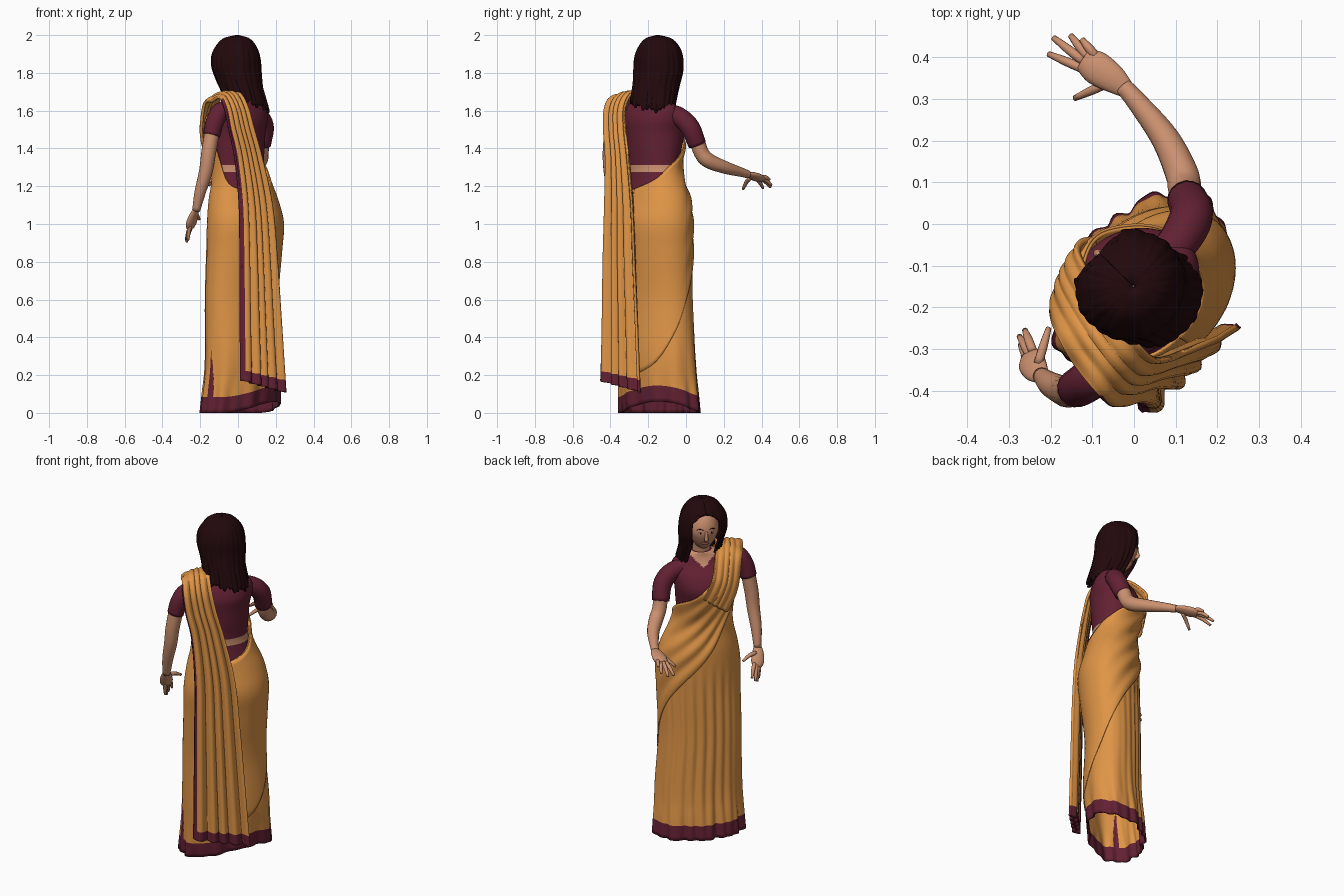
import bpy, bmesh, math
from mathutils import Vector
from math import sin, cos, pi, radians

if "Cube" in bpy.data.objects:
    bpy.data.objects.remove(bpy.data.objects["Cube"])

def material(name, rgb):
    m = bpy.data.materials.new(name)
    m.diffuse_color = (*rgb, 1)
    m.use_nodes = True
    m.node_tree.nodes["Principled BSDF"].inputs["Base Color"].default_value = m.diffuse_color
    return m

ORANGE = material("orange cloth", (0.74, 0.30, 0.062))
MAROON = material("maroon cloth", (0.125, 0.015, 0.033))
SKIN = material("skin", (0.60, 0.28, 0.16))
HAIR = material("dark hair", (0.016, 0.0025, 0.0035))
LIPS = material("lips", (0.42, 0.13, 0.09))
WHITE = material("eye white", (0.65, 0.55, 0.48))

# The figure is turned: u runs to her right, v the way she faces
A = radians(46)
def W(u, v, z):
    return Vector((0.02 + u * cos(A) - v * sin(A), -0.17 + u * sin(A) + v * cos(A), z))

def spline(pts, n):
    """Catmull-Rom resampling of points of any dimension."""
    p = [Vector(q) for q in pts]
    p = [p[0] * 2 - p[1]] + p + [p[-1] * 2 - p[-2]]
    out = []
    for k in range(1, len(p) - 2):
        a, b, c, d = p[k - 1:k + 3]
        for s in range(n):
            t = s / n
            out.append(0.5 * (2 * b + (c - a) * t + (2 * a - 5 * b + 4 * c - d) * t * t
                              + (3 * b - a - 3 * c + d) * t ** 3))
    return out + [p[-2]]

def lookup(tab, x):
    for p, q in zip(tab, tab[1:]):
        if x <= q[0]:
            t = max(0, (x - p[0]) / max(q[0] - p[0], 1e-6))
            return p + (q - p) * t
    return tab[-1]

def surface(name, rows, mats, closed=True, caps=False, rule=None, thick=0):
    """Skin a list of point rows; rule(column, row, centre) picks the colour."""
    bm = bmesh.new()
    vs = [[bm.verts.new(p) for p in r] for r in rows]
    n = len(rows[0])
    for j in range(len(rows) - 1):
        for i in range(n if closed else n - 1):
            k = (i + 1) % n
            f = bm.faces.new((vs[j][i], vs[j][k], vs[j + 1][k], vs[j + 1][i]))
            if rule:
                f.material_index = rule(i, j, f.calc_center_median())
    if caps:
        bm.faces.new(vs[0])
        bm.faces.new(vs[-1])
    bmesh.ops.recalc_face_normals(bm, faces=bm.faces)
    for f in bm.faces:
        f.smooth = True
    me = bpy.data.meshes.new(name)
    bm.to_mesh(me)
    bm.free()
    ob = bpy.data.objects.new(name, me)
    bpy.context.collection.objects.link(ob)
    for m in mats:
        me.materials.append(m)
    if thick:
        s = ob.modifiers.new("thickness", "SOLIDIFY")
        s.thickness = thick
        s.offset = 0

def tube(name, pts, mat, flat=1.0, seg=16, n=5):
    """Round limb through (x, y, z, radius) points."""
    p = spline(pts, n)
    side, rows = Vector((0.7, 0.7, 0.1)), []
    for k, q in enumerate(p):
        t = (p[min(k + 1, len(p) - 1)] - p[max(k - 1, 0)]).xyz.normalized()
        side = (side - t * side.dot(t)).normalized()
        up = t.cross(side)
        rows.append([q.xyz + (side * cos(2 * pi * i / seg) + up * sin(2 * pi * i / seg) * flat) * q[3]
                     for i in range(seg)])
    surface(name, rows, [mat], caps=True)

def blob(name, c, r, mat, chin=0.0, seg=28, rings=18):
    """Ellipsoid in the figure's frame; chin narrows the lower half."""
    rows = []
    for j in range(rings + 1):
        f = -pi / 2 + pi * (0.01 + 0.98 * j / rings)
        k = cos(f) * (1 - chin * max(0, -sin(f)))
        rows.append([W(c[0] + r[0] * k * cos(2 * pi * i / seg), c[1] + r[1] * k * sin(2 * pi * i / seg),
                       c[2] + r[2] * sin(f)) for i in range(seg)])
    surface(name, rows, [mat], caps=True)

# Body outline: z, half width, half depth, centre u, centre v
BODY = spline([(0, .245, .145, .018, .03), (.12, .242, .15, .018, .02), (.3, .237, .152, .017, .006),
               (.6, .225, .145, .006, .008), (.85, .226, .156, .01, -.005), (1.0, .228, .163, .012, -.012),
               (1.12, .208, .148, .01, 0), (1.22, .175, .13, 0, .005), (1.3, .16, .125, -.01, .01),
               (1.4, .168, .14, -.012, .018), (1.48, .178, .152, -.015, .025), (1.55, .19, .14, -.015, .01),
               (1.61, .185, .105, -.015, -.005), (1.65, .14, .08, -.01, 0), (1.68, .07, .065, 0, 0.01)], 6)
def body(th, z, off):
    _, a, b, cu, cv = lookup(BODY, z)
    return W(cu + (a + off) * cos(th), cv + (b + off) * sin(th), z)

# Torso: waistband, bare midriff, blouse, neckline
def torso_rule(i, j, c):
    d = c - W(0, 0, 0)
    u, v = d.x * cos(A) + d.y * sin(A), -d.x * sin(A) + d.y * cos(A)
    neck = 1.60 + 0.9 * abs(u) if v > 0 else 1.645
    return 1 if 1.275 < c.z < 1.31 or c.z > neck else 0
surface("torso_blouse", [[body(2 * pi * i / 96, 1.10 + 0.58 * j / 90, -.012) for i in range(96)]
                         for j in range(91)], [MAROON, SKIN], caps=True, rule=torso_rule)
tube("neck", [(*W(0, 0, 1.62), .058), (*W(0, .01, 1.69), .048), (*W(0, .025, 1.78), .047)], SKIN)

# Wrapped skirt whose upper edge climbs across the chest to the left shoulder
TOP = spline([(0, 1.34), (25, 1.39), (60, 1.44), (90, 1.52), (120, 1.60), (150, 1.61), (175, 1.45),
              (200, 1.24), (235, 1.18), (270, 1.19), (310, 1.24), (338, 1.30), (360, 1.34)], 4)
NT, NR = 180, 64
def skirt_point(i, j):
    th = 2 * pi * i / NT
    zb = .06 * max(0, cos(th - radians(300))) ** 2
    top = lookup(TOP, 360 * i / NT)[1]
    z = zb + .085 * j / 4 if j <= 4 else zb + .085 + (top - zb - .085) * (j - 4) / (NR - 4)
    front = max(0, cos(th - radians(95)))
    off = .007 * sin(9 * th) * max(0, 1 - z / .5) + .012 * max(0, 1 - z / .2) * (.5 + .5 * sin(16 * th))
    if z < 1.05:
        off += .006 * sin(26 * th) * front ** 2 * min(1, (1.05 - z) * 4)
    return body(th, z, off)
def skirt_rule(i, j, c):
    deg = 360 * i / NT
    return 1 if j < 4 or (176 < deg < 190 and c.z < .36 - (deg - 176) * .018) else 0
surface("wrapped_skirt", [[skirt_point(i, j) for i in range(NT)] for j in range(NR + 1)],
        [ORANGE, MAROON], rule=skirt_rule, thick=.008)

# Outer layer sweeping diagonally from the right hip to the left chest
LOW = spline([(-95, .2), (-60, .27), (-25, .45), (0, .62), (40, .84), (90, 1.06), (130, 1.28), (165, 1.44)], 4)
def wrap_point(i, j, n=100, m=40):
    deg = -95 + 260 * i / n
    top, low, t = lookup(TOP, deg % 360)[1], lookup(LOW, deg)[1], j / m
    ease = min(1, i / 12, (n - i) / 12)
    folds = .005 * sin(t * 26) * max(0, min(1, (deg + 10) / 60)) * min(1, 6 * (1 - t))
    return body(radians(deg), low + (top - low) * t, .003 + (.004 + folds) * ease)
surface("chest_wrap", [[wrap_point(i, j) for i in range(101)] for j in range(41)], [ORANGE],
        closed=False, thick=.006)

# Shoulder drape: u, v, z, half width, tilt of width, wrap curvature
DRAPE = spline([(-.05, .172, 1.40, .085, .6, 2.0), (-.085, .19, 1.48, .088, .5, 2.0),
                (-.11, .18, 1.55, .084, .4, 1.7), (-.132, .11, 1.64, .078, .25, .6),
                (-.15, .03, 1.685, .075, .15, 0), (-.165, -.06, 1.69, .076, .1, 0),
                (-.168, -.12, 1.62, .08, 0, 0),
                (-.15, -.143, 1.5, .085, 0, 0), (-.115, -.16, 1.35, .09, 0, 0), (-.082, -.182, 1.1, .11, 0, 0),
                (-.07, -.192, .8, .125, 0, 0), (-.06, -.197, .5, .138, 0, 0), (-.05, -.203, .20, .152, 0, 0),
                (-.048, -.204, .14, .156, 0, 0)], 6)
def drape_point(q, s, k):
    u, v, z, hw, tilt, c = q
    x = u + s * hw * math.sqrt(1 - tilt * tilt)
    fold = sin(s * 15 + .6 * sin(5 * s)) * (.003 + .011 * max(0, min(1, (k - 24) / 36)))
    flat = 1 if abs(v) > .09 else abs(v) / .09
    lift = fold * (1 - flat) - (.035 if s < 0 else .015) * s * s * (1 - flat)
    hem = -.03 * s * max(0, 1 - (z - .15) / .3)
    return W(x, v - c * x * x + fold * flat * (1 if v > 0 else -1), z + s * hw * tilt + lift + hem)
COLS = 60
last = len(DRAPE) - 1
surface("shoulder_drape", [[drape_point(q, -1 + 2 * i / COLS, k) for i in range(COLS + 1)]
                           for k, q in enumerate(DRAPE)], [ORANGE, MAROON], closed=False, thick=.016,
        rule=lambda i, j, c: 1 if j >= last - 6 or (i < 4 and j > 32) else 0)

# Sleeves and arms
tube("right_sleeve", [(.05, -.11, 1.60, .042), (.112, -.035, 1.568, .05), (.138, .022, 1.51, .052),
                      (.127, .06, 1.42, .048)], MAROON)
tube("left_sleeve", [(-.03, -.30, 1.615, .042), (-.09, -.36, 1.595, .05), (-.122, -.385, 1.54, .049),
                     (-.14, -.395, 1.47, .046)], MAROON)
tube("right_arm", [(.13, .05, 1.47, .04), (.122, .08, 1.38, .04), (.115, .12, 1.335, .04),
                   (.075, .205, 1.30, .034), (.01, .29, 1.275, .025), (-.025, .33, 1.262, .021)], SKIN)
tube("left_arm", [(-.135, -.392, 1.50, .04), (-.155, -.402, 1.38, .039), (-.17, -.40, 1.28, .036),
                  (-.20, -.385, 1.17, .03), (-.222, -.365, 1.07, .021)], SKIN)

# Hands: palm, then fingers as (knuckle, tip)
def hand(side, palm, fingers):
    tube(side + "_palm", palm, SKIN, flat=.5)
    for n, (a, b) in enumerate(fingers):
        a, b = Vector(a), Vector(b)
        m = (a + b) / 2 + Vector((0, 0, .008))
        tube(f"{side}_finger_{n}", [(*a, .0115), (*m, .011), (*b, .007)], SKIN, seg=8, n=3)
hand("right", [(-.015, .32, 1.265, .02), (-.05, .348, 1.258, .034), (-.09, .375, 1.247, .04),
               (-.12, .395, 1.238, .03)],
     [((-.06, .34, 1.245), (-.142, .302, 1.185)), ((-.115, .37, 1.24), (-.205, .408, 1.19)),
      ((-.12, .39, 1.24), (-.193, .447, 1.195)), ((-.11, .40, 1.24), (-.152, .452, 1.205)),
      ((-.09, .40, 1.245), (-.125, .443, 1.235))])
hand("left", [(-.22, -.367, 1.08, .02), (-.235, -.35, 1.045, .032), (-.247, -.33, 1.005, .036),
              (-.252, -.315, .98, .026)],
     [((-.23, -.335, 1.05), (-.205, -.25, 1.025)), ((-.243, -.305, 1.0), (-.262, -.255, .935)),
      ((-.25, -.315, .99), (-.275, -.27, .915)), ((-.255, -.325, .985), (-.272, -.29, .905)),
      ((-.255, -.335, .99), (-.265, -.315, .915))])

# Head and face
FC, FR = (-.003, .05, 1.825), (.086, .095, .122)
blob("face", FC, FR, SKIN, chin=.25)
def on_face(u, z, out=0.0):
    f = max(-1, min(1, (z - FC[2]) / FR[2]))
    k = math.sqrt(1 - f * f) * (1 - .25 * max(0, -f))
    return (FC[0] + u, FC[1] + FR[1] * math.sqrt(max(0, k * k - (u / FR[0]) ** 2)) + out, z)
tube("nose", [(*W(*on_face(0, 1.84, -.004)), .007), (*W(*on_face(0, 1.81, .003)), .009),
              (*W(*on_face(0, 1.792, .009)), .011), (*W(*on_face(0, 1.784, -.004)), .008)], SKIN)
blob("lips", on_face(0, 1.758, -.002), (.02, .006, .008), LIPS)
for s, side in ((1, "right"), (-1, "left")):
    blob(side + "_eye", on_face(s * .031, 1.832, -.001), (.013, .004, .005), WHITE, seg=16, rings=8)
    blob(side + "_iris", on_face(s * .031, 1.832, .001), (.005, .003, .005), HAIR, seg=12, rings=8)
    tube(side + "_eyebrow", [(*W(*on_face(s * u, z, -.001)), .002) for u, z in
                             ((.014, 1.849), (.032, 1.854), (.050, 1.847))], HAIR, seg=8)

# Hair: long shell, parted around the face
HP = spline([(0, .003, .003, 0, .03), (.05, .066, .066, 0, .035), (.17, .104, .104, 0, .038),
             (.32, .124, .122, -.003, .039), (.5, .128, .124, -.003, .036), (.7, .118, .12, 0, .018),
             (.85, .118, .114, .006, -.002), (1, .122, .108, .012, -.022)], 6)
def hair_point(i, j, n=160, m=40):
    s = .25 * (j / m) ** 2 + .75 * j / m
    _, a, b, cu, cv = lookup(HP, s)
    gap = radians(37) * max(0, min(1, (s - .17) / .12)) ** .5
    th = pi / 2 + gap + (2 * pi - 2 * gap) * i / n
    end = 1.64 - .035 * cos(th - radians(330)) + .01 * sin(11 * th) + .008 * sin(29 * th)
    r = 1 + (.012 * sin(23 * th) + .012 * sin(9 * th + 1)) * min(1, s * 4)
    return W(cu + a * r * cos(th), cv + b * r * sin(th), 1.995 - s * (1.995 - end))
surface("hair", [[hair_point(i, j) for i in range(161)] for j in range(41)], [HAIR], closed=False, thick=.012)
